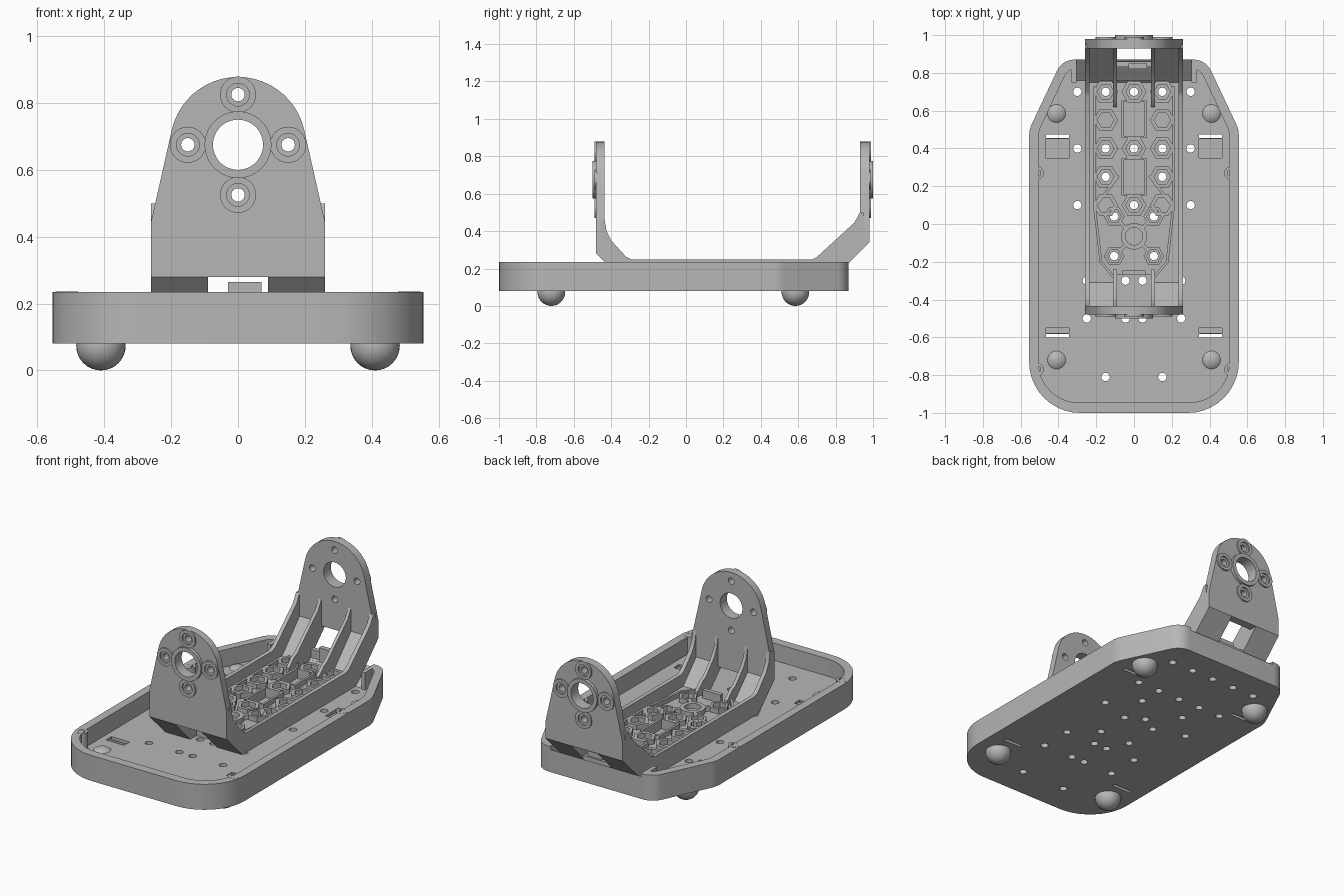
import bpy, bmesh
from math import sin, cos, pi, radians
from mathutils import Vector

cube = bpy.data.objects.get("Cube")
if cube:
    bpy.data.objects.remove(cube)

grey = bpy.data.materials.new("plain grey")
grey.use_nodes = True
COLOUR = (0.47, 0.47, 0.47, 1)
grey.diffuse_color = COLOUR
grey.node_tree.nodes["Principled BSDF"].inputs["Base Color"].default_value = COLOUR

AXES = {"x": lambda a, b, t: (t, a, b),
        "y": lambda a, b, t: (a, t, b),
        "z": lambda a, b, t: (a, b, t)}


# ---- helpers ----
def ngon(cx, cy, r, n=32):
    return [(cx + r * cos(2 * pi * i / n), cy + r * sin(2 * pi * i / n)) for i in range(n)]


def rect(x0, y0, x1, y1):
    return [(x0, y0), (x1, y0), (x1, y1), (x0, y1)]


def rounded(corners, seg=10):
    """Polygon of (x, y, radius) corners with each corner replaced by an arc."""
    out = []
    for i, (x, y, r) in enumerate(corners):
        p = Vector((x, y))
        a = (Vector(corners[i - 1][:2]) - p).normalized()
        b = (Vector(corners[(i + 1) % len(corners)][:2]) - p).normalized()
        half = a.angle(b) / 2
        centre = p + (a + b).normalized() * r / sin(half)
        start = p + a * r / (sin(half) / cos(half)) - centre
        end = p + b * r / (sin(half) / cos(half)) - centre
        total = pi - 2 * half
        for k in range(seg + 1):
            t = k / seg
            v = (start * sin((1 - t) * total) + end * sin(t * total)) / sin(total)
            out.append(tuple(centre + v))
    return out


def prism(bm, pts, lo, hi, axis="z"):
    f = AXES[axis]
    low = [bm.verts.new(f(a, b, lo)) for a, b in pts]
    top = [bm.verts.new(f(a, b, hi)) for a, b in pts]
    n = len(pts)
    faces = [bm.faces.new(low), bm.faces.new(top)]
    faces += [bm.faces.new((low[i], low[(i + 1) % n], top[(i + 1) % n], top[i])) for i in range(n)]
    return faces


def tube(bm, outer, inner, lo, hi, axis="z"):
    f = AXES[axis]
    loops = [[bm.verts.new(f(a, b, t)) for a, b in pts]
             for pts, t in ((outer, lo), (outer, hi), (inner, hi), (inner, lo))]
    n = len(outer)
    for j in range(4):
        p, q = loops[j], loops[(j + 1) % 4]
        for i in range(n):
            bm.faces.new((p[i], p[(i + 1) % n], q[(i + 1) % n], q[i]))


def beam(bm, a, b, w, lo, hi):
    a, b = Vector(a), Vector(b)
    d = (b - a).normalized() * w / 2
    s = Vector((-d.y, d.x))
    prism(bm, [a - d - s, b + d - s, b + d + s, a - d + s], lo, hi)


def finish(bm, name):
    bmesh.ops.recalc_face_normals(bm, faces=bm.faces)
    mesh = bpy.data.meshes.new(name)
    bm.to_mesh(mesh)
    bm.free()
    mesh.materials.append(grey)
    ob = bpy.data.objects.new(name, mesh)
    bpy.context.collection.objects.link(ob)
    smooth(ob)
    return ob


def smooth(ob):
    bpy.ops.object.select_all(action="DESELECT")
    ob.select_set(True)
    bpy.context.view_layer.objects.active = ob
    bpy.ops.object.shade_smooth_by_angle(angle=radians(30))


def cut(ob, bm):
    cutter = finish(bm, "cutter")
    cutter.hide_render = True
    mod = ob.modifiers.new("cut", "BOOLEAN")
    mod.operation, mod.solver, mod.object = "DIFFERENCE", "EXACT", cutter
    bpy.context.view_layer.objects.active = ob
    bpy.ops.object.modifier_apply(modifier=mod.name)
    bpy.data.objects.remove(cutter)
    smooth(ob)


def both(points):
    return sorted({(s * x, y) for x, y in points for s in (1, -1) if x or s > 0})


# ---- shared layout ----
BOTTOM, FLOOR, RIM, DECK, BOSS = 0.08, 0.13, 0.235, 0.17, 0.2
nuts = both([(0.15, y) for y in (0.7, 0.55, 0.4, 0.25, 0.1)] + [(0, 0.7), (0, 0.4), (0, 0.1)])
spider = both([(0.105, 0.04), (0.105, -0.17)])
open_holes = both([(0.3, 0.7), (0.3, 0.4), (0.3, 0.1), (0.045, -0.3), (0.25, -0.3),
                   (0.045, -0.5), (0.25, -0.5), (0.15, -0.81)])
deck_holes = [p for p in nuts if p[1] not in (0.55, 0.1) or p[0] == 0] + spider

# ---- tray ----
bm = bmesh.new()
right = [(0.555, -1, 0.27), (0.555, 0.5, 0.15), (0.38, 0.87, 0.1)]
left = [(-x, y, r) for x, y, r in reversed(right)]
base = prism(bm, rounded(right + left), BOTTOM, RIM)[0]
bmesh.ops.bevel(bm, geom=list(base.edges), offset=0.045, segments=5, profile=0.5, affect="EDGES")
tray = finish(bm, "tray")

# hollow, with a sloped notch in the back wall
bm = bmesh.new()
right = [(0.505, -0.945, 0.21), (0.505, 0.49, 0.12), (0.35, 0.82, 0.06)]
left = [(-x, y, r) for x, y, r in reversed(right)]
prism(bm, rounded(right + left), FLOOR, 0.4)
cut(tray, bm)
bm = bmesh.new()
prism(bm, [(0.76, FLOOR + 0.001), (0.9, 0.24), (0.9, 0.3), (0.76, 0.3)], -0.305, 0.305, "x")
cut(tray, bm)

# floor holes and strap slots
bm = bmesh.new()
for x, y in open_holes + deck_holes:
    prism(bm, ngon(x, y, 0.022, 20), 0, FLOOR + 0.05)
for s in (-0.405, 0.405):
    for y in (0.465, -0.592):
        prism(bm, rect(s - 0.062, y - 0.01, s + 0.062, y + 0.01), 0, FLOOR + 0.05)
    for y0, y1 in ((0.35, 0.45), (-0.578, -0.55)):
        prism(bm, rect(s - 0.062, y0, s + 0.062, y1), FLOOR - 0.02, FLOOR + 0.05)
cut(tray, bm)

# ---- rim screw posts ----
bm = bmesh.new()
for x, y in both([(0.512, 0.27), (0.512, -0.77)]):
    tube(bm, ngon(x, y, 0.034), ngon(x, y, 0.018), FLOOR - 0.01, RIM + 0.001)
finish(bm, "rim_screw_posts")

# ---- ramp behind the cradle, with cheeks ----
bm = bmesh.new()
prism(bm, [(0.76, FLOOR), (0.825, FLOOR), (0.825, 0.181)], -0.305, 0.305, "x")
for s in (-1, 1):
    prism(bm, rect(s * 0.318 - 0.013, 0.75, s * 0.318 + 0.013, 0.83), FLOOR, RIM)
finish(bm, "rear_ramp")

# ---- feet ----
for x, y in both([(0.41, 0.585), (0.41, -0.72)]):
    bm = bmesh.new()
    bmesh.ops.create_uvsphere(bm, u_segments=32, v_segments=16, radius=0.074)
    bmesh.ops.translate(bm, verts=bm.verts, vec=(x, y, 0.074))
    finish(bm, ("front" if y < 0 else "rear") + ("_left" if x > 0 else "_right") + "_foot")

# ---- cradle deck with sloped ends ----
bm = bmesh.new()
prism(bm, [(-0.48, 0.28), (-0.33, FLOOR), (0.77, FLOOR), (0.98, 0.34), (0.98, 0.36), (0.93, 0.36),
           (0.75, DECK), (-0.31, DECK), (-0.435, 0.3), (-0.48, 0.3)], -0.26, 0.26, "x")
deck = finish(bm, "cradle_deck")
bm = bmesh.new()
for y0, y1 in ((-0.6, -0.27), (0.76, 1.1)):
    prism(bm, rect(-0.09, y0, 0.09, y1), 0, 0.6)
for x, y in deck_holes:
    prism(bm, ngon(x, y, 0.022, 20), 0, 0.3)
for y in (0.555, 0.25):
    prism(bm, rect(-0.052, y - 0.09, 0.052, y + 0.09), 0.14, 0.3)
cut(deck, bm)

# ---- raised pattern on the deck ----
bm = bmesh.new()
for x, y in nuts:
    tube(bm, ngon(x, y, 0.066, 6), ngon(x, y, 0.044, 6), DECK - 0.01, BOSS)
for x, y in spider:
    tube(bm, ngon(x, y, 0.055, 6), ngon(x, y, 0.038, 6), DECK - 0.01, BOSS)
    d = (Vector((x, y)) - Vector((0, -0.065))).normalized()
    beam(bm, Vector((0, -0.065)) + d * 0.07, Vector((x, y)) - d * 0.055, 0.02, DECK - 0.01, BOSS)
tube(bm, ngon(0, -0.065, 0.07), ngon(0, -0.065, 0.046), DECK - 0.01, BOSS)
for y in (0.555, 0.25):
    tube(bm, rect(-0.066, y - 0.1, 0.066, y + 0.1), rect(-0.052, y - 0.09, 0.052, y + 0.09),
         DECK - 0.01, BOSS)
for s in (-1, 1):
    path = [(0.21, 0.72), (0.21, 0.1), (0.175, -0.2), (0.1, -0.29)]
    for (ax, ay), (bx, by) in zip(path, path[1:]):
        beam(bm, (s * ax, ay), (s * bx, by), 0.014, DECK - 0.01, BOSS)
    beam(bm, (s * 0.085, 0.25), (s * 0.2, 0.1), 0.014, DECK - 0.01, BOSS)
finish(bm, "deck_nut_bosses")

# ---- side rails and gussets ----
bm = bmesh.new()
front = [(-0.46, 0.46), (-0.435, 0.46), (-0.425, 0.4), (-0.4, 0.35), (-0.32, 0.262), (-0.29, 0.247)]
rear = [(0.67, 0.247), (0.7, 0.262), (0.9, 0.445), (0.93, 0.5), (0.95, 0.5)]
rail = front + rear + [(0.96, 0.325), (0.77, FLOOR + 0.002), (-0.33, FLOOR + 0.002), (-0.46, 0.265)]
for s in (-1, 1):
    prism(bm, rail, s * 0.248 - 0.012, s * 0.248 + 0.012, "x")
    prism(bm, front + [(-0.24, 0.2), (-0.24, 0.15), (-0.32, 0.15), (-0.46, 0.29)],
          s * 0.1 - 0.01, s * 0.1 + 0.01, "x")
    prism(bm, [(0.62, BOSS)] + rear + [(0.95, 0.35), (0.76, 0.15), (0.62, 0.15)],
          s * 0.1 - 0.01, s * 0.1 + 0.01, "x")
finish(bm, "cradle_rails")

# ---- clips in the end windows ----
bm = bmesh.new()
prism(bm, rect(-0.09, 0.83, 0.09, 0.86), 0.15, 0.235)
prism(bm, rect(-0.03, 0.82, 0.07, 0.85), 0.15, 0.265)
prism(bm, rect(-0.06, -0.27, 0.06, -0.245), 0.15, 0.22)
finish(bm, "window_clips")

# ---- upright end plates with bearing and screw bosses ----
AXLE = 0.675
screws = [(0, AXLE + 0.15), (0, AXLE - 0.15), (0.15, AXLE), (-0.15, AXLE)]
for name, inner, outer, bottom in (("front", -0.435, -0.48, 0.28), ("rear", 0.93, 0.98, 0.34)):
    bm = bmesh.new()
    arc = [(0.203 * cos(radians(a)), AXLE + 0.203 * sin(radians(a))) for a in range(13, 168, 7)]
    prism(bm, [(-0.26, 0.445), (-0.26, bottom), (0.26, bottom), (0.26, 0.445)] + arc, inner, outer, "y")
    plate = finish(bm, name + "_plate")
    bm = bmesh.new()
    prism(bm, ngon(0, AXLE, 0.075, 48), inner * 2, inner / 2, "y")
    for x, z in screws:
        prism(bm, ngon(x, z, 0.02, 24), inner * 2, inner / 2, "y")
    cut(plate, bm)
    bm = bmesh.new()
    sign = 1 if outer > 0 else -1
    tube(bm, ngon(0, AXLE, 0.1, 48), ngon(0, AXLE, 0.075, 48), outer - sign * 0.01, outer + sign * 0.02, "y")
    for x, z in screws:
        tube(bm, ngon(x, z, 0.054), ngon(x, z, 0.034), outer - sign * 0.002, outer + sign * 0.01, "y")
    finish(bm, name + "_bosses")
